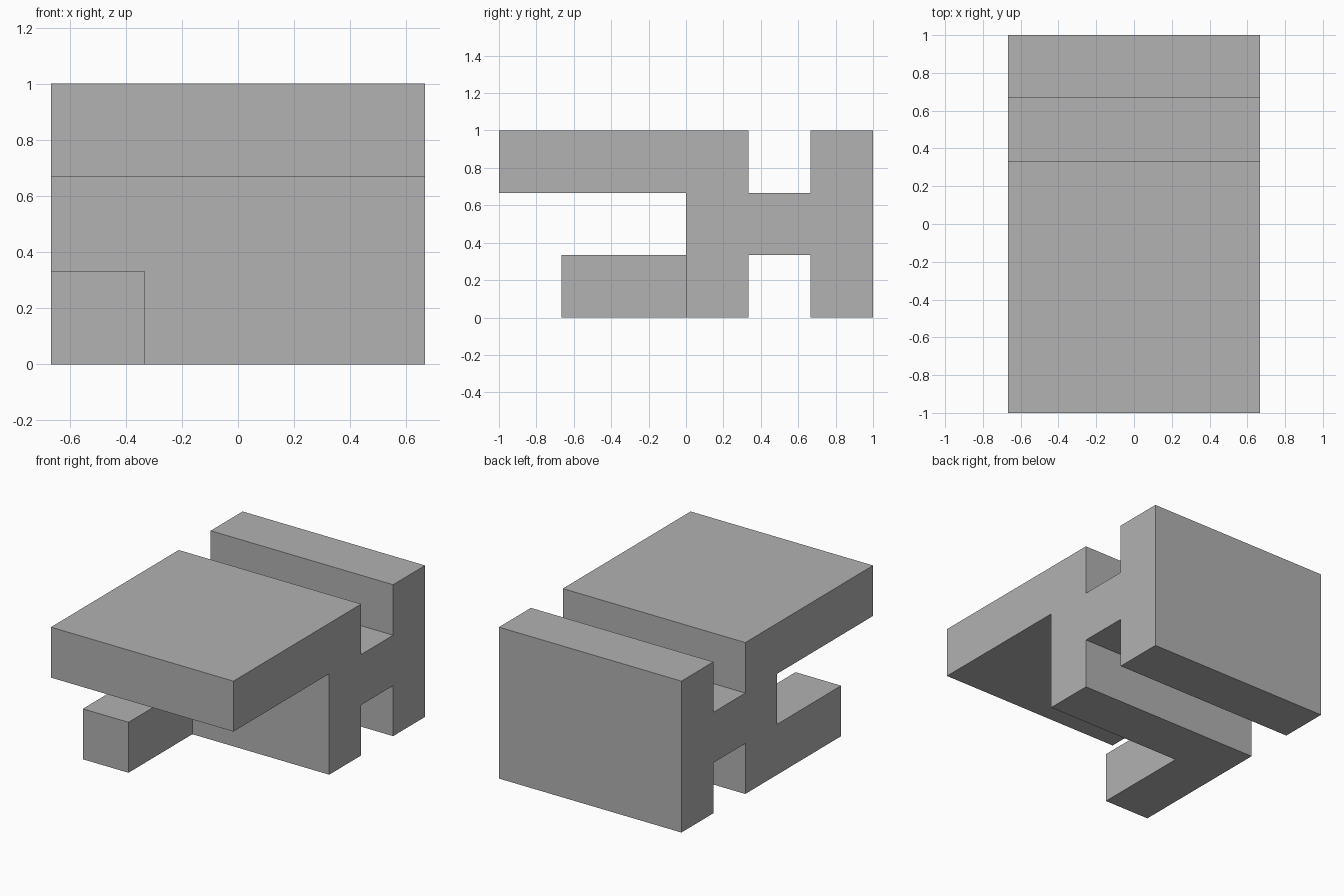
import bpy
import bmesh
from mathutils import Vector

cube = bpy.data.objects.get("Cube")
if cube:
    bpy.data.objects.remove(cube, do_unlink=True)

U = 1 / 3  # the block is laid out on thirds

grey = bpy.data.materials.new("plain grey")
grey.use_nodes = True
colour = (0.445, 0.445, 0.445, 1)
grey.diffuse_color = colour
grey.node_tree.nodes["Principled BSDF"].inputs["Base Color"].default_value = colour

# Side profile (y, z) in thirds: overhanging top, body, web and rear slab
profile = [(-3, 3), (-3, 2), (0, 2), (0, 0), (1, 0), (1, 1),
           (2, 1), (2, 0), (3, 0), (3, 3), (2, 3), (2, 2), (1, 2), (1, 3)]

bm = bmesh.new()
side = bm.faces.new([bm.verts.new((-2 * U, y * U, z * U)) for y, z in profile])
sweep = bmesh.ops.extrude_face_region(bm, geom=[side], use_keep_orig=True)
bmesh.ops.translate(bm, vec=(4 * U, 0, 0),
                    verts=[v for v in sweep["geom"] if isinstance(v, bmesh.types.BMVert)])

# Cut out the lower right corner of the body front
for point, normal in (((-U, 0, 0), (1, 0, 0)), ((0, 0, U), (0, 0, 1))):
    bmesh.ops.bisect_plane(bm, geom=bm.verts[:] + bm.edges[:] + bm.faces[:],
                           plane_co=point, plane_no=normal)
bmesh.ops.recalc_face_normals(bm, faces=bm.faces[:])

# Pull that corner forward as a square bar
corner = [f for f in bm.faces
          if abs(f.normal.y) > 0.9 and abs(f.calc_center_median().y) < 0.01
          and f.calc_center_median().x < -U and f.calc_center_median().z < U]
bar = bmesh.ops.extrude_discrete_faces(bm, faces=corner)
bmesh.ops.translate(bm, vec=Vector((0, -2 * U, 0)),
                    verts=list({v for f in bar["faces"] for v in f.verts}))

# Merge flush faces into clean flat sides
bmesh.ops.remove_doubles(bm, verts=bm.verts[:], dist=0.0001)
bmesh.ops.dissolve_limit(bm, angle_limit=0.01, verts=bm.verts[:], edges=bm.edges[:])
bmesh.ops.recalc_face_normals(bm, faces=bm.faces[:])

mesh = bpy.data.meshes.new("interlocking_block")
bm.to_mesh(mesh)
bm.free()
mesh.materials.append(grey)
block = bpy.data.objects.new("interlocking_block", mesh)
bpy.context.collection.objects.link(block)
